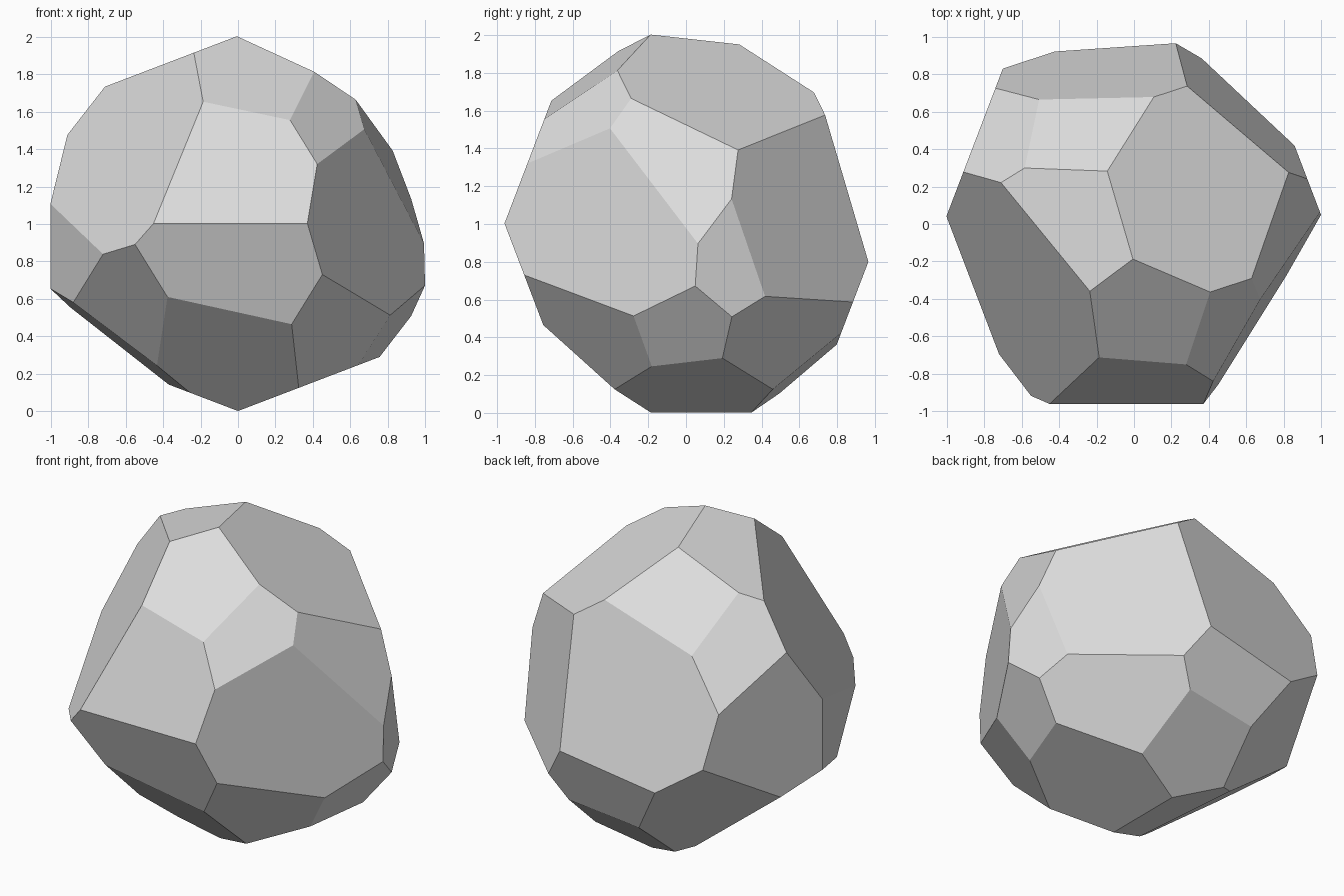
import bpy
import bmesh
from mathutils import Vector

# Remove the default cube
old_cube = bpy.data.objects.get("Cube")
if old_cube:
    bpy.data.objects.remove(old_cube, do_unlink=True)

CENTRE = Vector((0, 0, 1))
CORE_OFFSET = Vector((0, 0.041, 0.003))
CORE_RADIUS = 0.936
GOLDEN = (1 + 5 ** 0.5) / 2


def stone_material():
    grey = (0.72, 0.72, 0.72, 1)
    material = bpy.data.materials.new("pale grey stone")
    material.use_nodes = True
    material.diffuse_color = grey
    for node in material.node_tree.nodes:
        if node.type == 'BSDF_PRINCIPLED':
            node.inputs["Base Color"].default_value = grey
    return material


def core_directions():
    """Facet directions of a regular twenty-sided solid."""
    signs = (-1, 1)
    for a in signs:
        for b in signs:
            long_side, short_side = a * GOLDEN, b / GOLDEN
            yield Vector((0, long_side, short_side))
            yield Vector((short_side, 0, long_side))
            yield Vector((long_side, short_side, 0))
            for c in signs:
                yield Vector((a, b, c))


def slice_off(bm, point, normal):
    """Cut away everything beyond a plane and cap the opening."""
    geometry = bm.verts[:] + bm.edges[:] + bm.faces[:]
    bmesh.ops.bisect_plane(bm, geom=geometry, dist=1e-5, plane_co=point,
                           plane_no=normal, clear_outer=True)
    rim = [edge for edge in bm.edges if edge.is_boundary]
    if rim:
        bmesh.ops.edgeloop_fill(bm, edges=rim)


# Irregular chips: direction of each cut, its length being one over the depth
chips = [
    (0.611, 0.295, 1.056),     # crown
    (-0.281, 0.693, 0.804),    # upper back
    (-0.956, -0.59, 0.615),    # upper front, right side
    (0.135, -0.632, 0.88),     # upper front
    (1.054, -0.634, 0.067),    # front, left side
    (-0.125, -0.762, -0.86),   # lower front
    (0.817, -0.181, -0.587),   # lower left side
    (0.821, 0.887, 0.197),     # back, left side
    (1.062, -0.165, 0.429),    # upper left side
    (-0.14, 1.14, 0.347),      # back
    (-0.691, -0.058, -0.897),  # lower right side
    (0.067, 0.651, -0.776),    # lower back
]

# Faceted rock, carved out of a block
bm = bmesh.new()
bmesh.ops.create_cube(bm, size=4)
bmesh.ops.translate(bm, verts=bm.verts[:], vec=CENTRE)

for direction in core_directions():
    normal = direction.normalized()
    slice_off(bm, CENTRE + CORE_OFFSET + normal * CORE_RADIUS, normal)

for chip in chips:
    direction = Vector(chip)
    slice_off(bm, CENTRE + direction / direction.length_squared,
              direction.normalized())

bmesh.ops.remove_doubles(bm, verts=bm.verts[:], dist=0.002)
bmesh.ops.recalc_face_normals(bm, faces=bm.faces[:])
for face in bm.faces:
    face.smooth = False

mesh = bpy.data.meshes.new("faceted_rock")
bm.to_mesh(mesh)
bm.free()
mesh.materials.append(stone_material())
rock = bpy.data.objects.new("faceted_rock", mesh)
bpy.context.collection.objects.link(rock)
